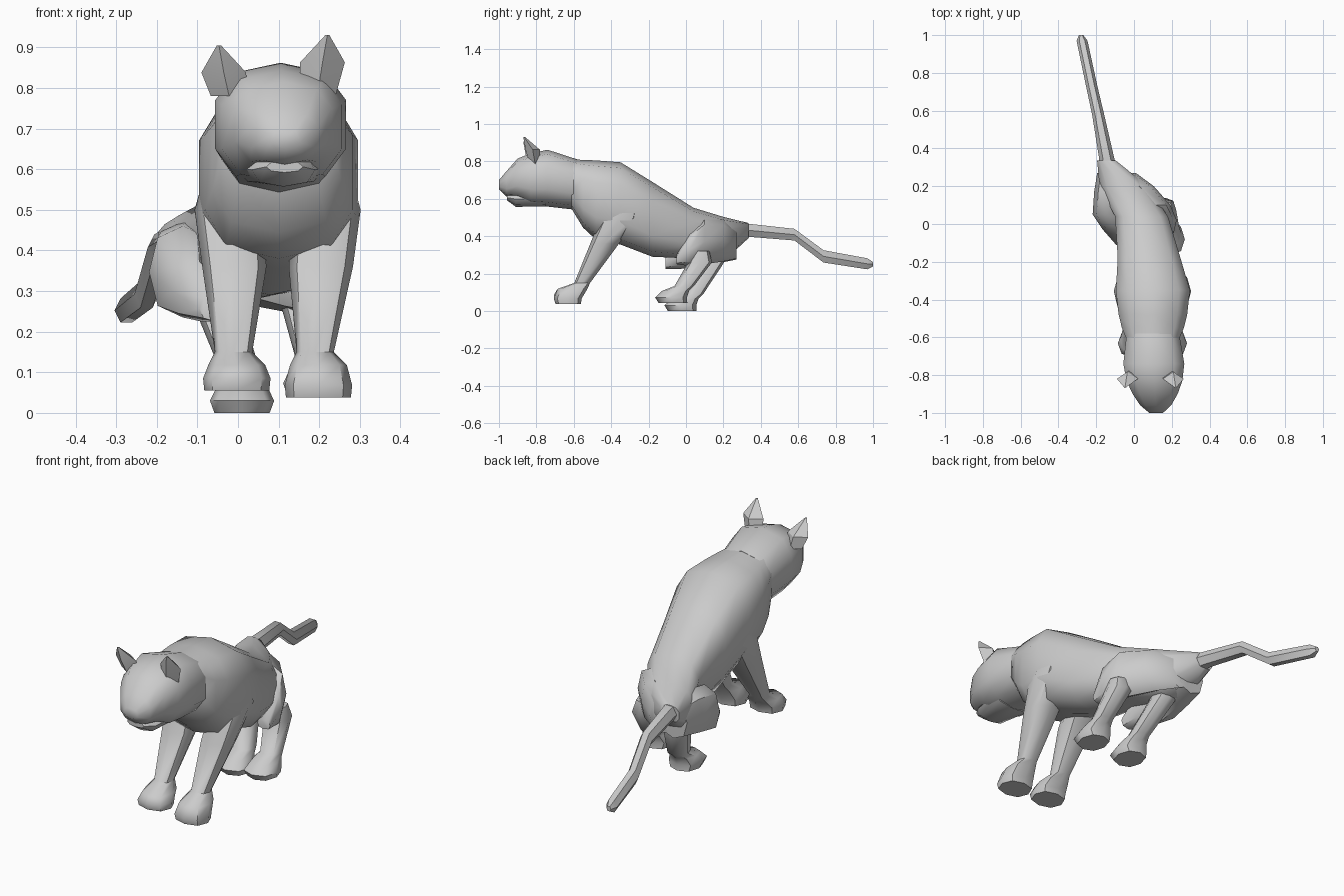
import bpy, bmesh
from math import sin, cos, pi


def loft(name, rings, axis='y', sides=8, power=0.85, turn=0.0, angle=48):
    """Skin rings (x, y, z, half_a, half_b); rings lie across the given axis."""
    bm = bmesh.new()
    loops = []
    for x, y, z, a, b in rings:
        loop = []
        for i in range(sides):
            t = 2 * pi * i / sides + turn
            c, s = cos(t), sin(t)
            u = a * abs(c) ** power * (1 if c > 0 else -1)
            v = b * abs(s) ** power * (1 if s > 0 else -1)
            loop.append(bm.verts.new((x + u, y, z + v) if axis == 'y' else (x + u, y + v, z)))
        loops.append(loop)
    for p, q in zip(loops, loops[1:]):
        for i in range(sides):
            j = (i + 1) % sides
            bm.faces.new((p[i], p[j], q[j], q[i]))
    bm.faces.new(loops[0])
    bm.faces.new(loops[-1])
    bmesh.ops.recalc_face_normals(bm, faces=bm.faces)
    me = bpy.data.meshes.new(name)
    bm.to_mesh(me)
    bm.free()
    ob = bpy.data.objects.new(name, me)
    bpy.context.collection.objects.link(ob)
    bpy.ops.object.select_all(action='DESELECT')
    ob.select_set(True)
    bpy.context.view_layer.objects.active = ob
    bpy.ops.object.shade_smooth_by_angle(angle=angle * pi / 180)
    return ob


def span(y, cx, half, top, bottom):
    return (cx, y, (top + bottom) / 2, half, (top - bottom) / 2)


# trunk, from chest to rump, swinging towards -x at the back
loft("body", [span(-.62, .10, .14, .81, .56), span(-.55, .10, .17, .808, .445),
              span(-.48, .10, .188, .805, .38), span(-.35, .10, .203, .795, .355),
              span(-.18, .08, .172, .69, .29), span(.04, .04, .145, .552, .28),
              span(.20, -.055, .132, .503, .265), span(.335, -.145, .052, .47, .39)],
     sides=10, power=.71, turn=pi / 10)

# head with tapered muzzle, and lower jaw
loft("head", [span(-1.0, .117, .038, .70, .65), span(-.96, .115, .085, .747, .612),
              span(-.90, .112, .124, .815, .602), span(-.83, .108, .154, .843, .566),
              span(-.74, .105, .168, .862, .558), span(-.58, .10, .145, .81, .54)],
     sides=10, power=.8, turn=pi / 2)
loft("lower_jaw", [span(-.958, .115, .045, .62, .592), span(-.91, .112, .078, .64, .557),
                   span(-.75, .105, .11, .65, .558)])

# ears: leaf-shaped, leaning outwards
for name, x, side, lift in (("ear_left", -.022, -1, -.01), ("ear_right", .195, 1, .015)):
    loft(name, [(x, -.805, .78, .045, .03),
                (x + side * .013, -.82, .848 + lift, .055, .038),
                (x + side * .025, -.865, .915 + lift, .005, .005)],
         axis='z', sides=4, power=1, angle=20)


# front legs with paws
def front_leg(name, foot_x, side, floor):
    loft(name, [(foot_x, -.63, floor, .08, .068), (foot_x, -.632, floor + .03, .083, .075),
                (foot_x, -.607, .118, .07, .08), (foot_x - .008, -.555, .15, .046, .042),
                (foot_x + side * .006, -.435, .36, .079, .077),
                (foot_x + side * .02, -.355, .50, .084, .10),
                (foot_x, -.33, .62, .07, .095)], axis='z')


front_leg("front_leg_left", -.003, -1, .055)
front_leg("front_leg_right", .198, 1, .038)

# thighs
loft("thigh_right", [span(-.05, .175, .035, .30, .25), span(.02, .163, .063, .42, .24),
                     span(.10, .11, .083, .495, .25), span(.20, .03, .075, .49, .265),
                     span(.27, -.05, .06, .44, .28)])
loft("thigh_left", [span(-.11, -.055, .04, .29, .225), span(-.03, -.09, .075, .38, .225),
                    span(.05, -.136, .083, .46, .235), span(.17, -.126, .085, .475, .255),
                    span(.27, -.12, .075, .46, .275)])


# lower hind legs with paws
def hind_leg(name, foot, knee, floor):
    fx, fy = foot
    kx, ky = knee
    loft(name, [(fx, fy, floor, .068, .077), (fx, fy - .01, floor + .03, .079, .085),
                (fx, fy + .015, floor + .065, .062, .072),
                (fx, fy + .06, floor + .09, .048, .052),
                (kx, ky, .26, .058, .064), (kx - .01, ky, .32, .05, .05)], axis='z')


hind_leg("hind_leg_right", (.19, -.07), (.165, .075), .043)
hind_leg("hind_leg_left", (.01, -.02), (-.05, .14), 0)

# tail, a bent tapering tube
loft("tail", [(-.13, .25, .43, .05, .05), (-.145, .35, .43, .04, .04),
              (-.19, .58, .408, .032, .036), (-.225, .735, .292, .03, .038),
              (-.275, .97, .252, .029, .034), (-.28, 1.0, .25, .012, .014)],
     sides=6, power=1, angle=40)
